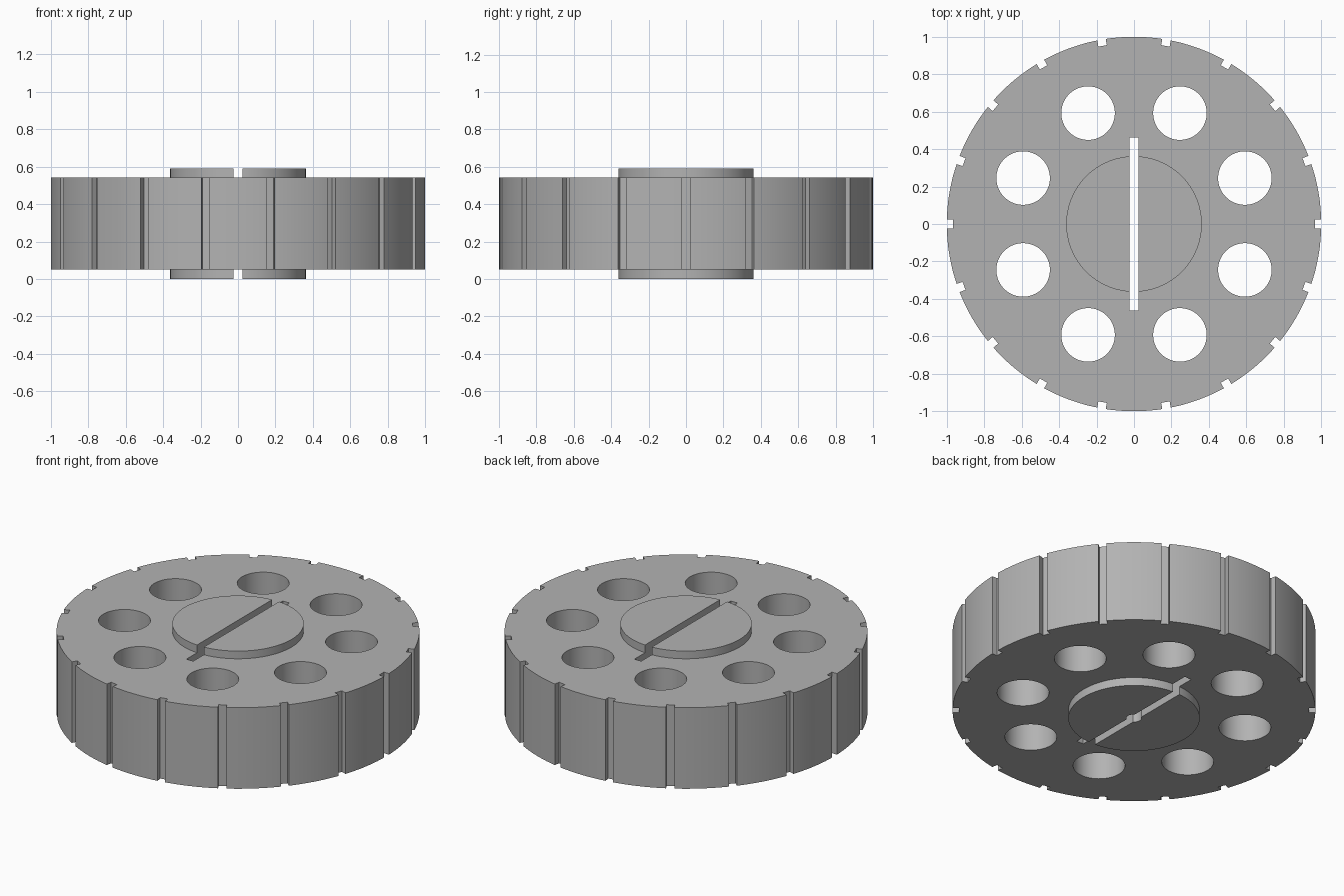
import bpy
from math import cos, sin, pi, radians

cube = bpy.data.objects.get("Cube")
if cube:
    bpy.data.objects.remove(cube, do_unlink=True)

GREY = (0.45, 0.45, 0.45, 1)
Z_LOW, Z_HIGH, HEIGHT = 0.05, 0.543, 0.59
HUB_RADIUS = 0.362

grey = bpy.data.materials.new("plain_grey")
grey.use_nodes = True
grey.diffuse_color = GREY
grey.node_tree.nodes["Principled BSDF"].inputs["Base Color"].default_value = GREY


def disc(name, radius, z0, z1, x=0, y=0, sides=64):
    bpy.ops.mesh.primitive_cylinder_add(vertices=sides, radius=radius, depth=z1 - z0,
                                        location=(x, y, (z0 + z1) / 2))
    obj = bpy.context.object
    obj.name = name
    obj.data.materials.append(grey)
    return obj


def box(name, size, x=0, y=0, angle=0):
    bpy.ops.mesh.primitive_cube_add(size=1, location=(x, y, HEIGHT / 2),
                                    rotation=(0, 0, angle))
    obj = bpy.context.object
    obj.name = name
    obj.scale = size
    obj.data.materials.append(grey)
    return obj


def cut(target, cutters):
    bpy.context.view_layer.objects.active = target
    for cutter in cutters:
        mod = target.modifiers.new("cut", 'BOOLEAN')
        mod.operation = 'DIFFERENCE'
        mod.solver = 'EXACT'
        mod.object = cutter
        bpy.ops.object.modifier_apply(modifier=mod.name)


# Solid parts: wheel body and the raised hub plate on each side
wheel = disc("wheel_body", 1, Z_LOW, Z_HIGH, sides=144)
hub_top = disc("hub_plate_top", HUB_RADIUS, Z_HIGH, HEIGHT, sides=96)
hub_bottom = disc("hub_plate_bottom", HUB_RADIUS, 0, Z_LOW, sides=96)

# Through slot and blind centre hole on the underside
slot = box("slot_cutter", (0.046, 0.926, 2))
centre = disc("centre_hole_cutter", 0.042, -0.2, 0.3, sides=32)

# Ring of eight round holes
holes = []
for i in range(8):
    a = radians(22.5 + 45 * i)
    holes.append(disc("hole_cutter", 0.143, -0.2, 0.8, 0.641 * cos(a), 0.641 * sin(a)))

# Eighteen notches around the rim
notches = []
for i in range(18):
    a = 2 * pi * i / 18
    notches.append(box("notch_cutter", (0.1, 0.046, 2), 1.016 * cos(a), 1.016 * sin(a), a))

cut(wheel, [slot, centre] + holes + notches)
cut(hub_top, [slot])
cut(hub_bottom, [slot, centre])

for cutter in [slot, centre] + holes + notches:
    bpy.data.objects.remove(cutter, do_unlink=True)

# Smooth round walls, sharp rims
bpy.ops.object.select_all(action='DESELECT')
for part in (wheel, hub_top, hub_bottom):
    part.select_set(True)
bpy.context.view_layer.objects.active = wheel
bpy.ops.object.shade_smooth_by_angle(angle=radians(30))
